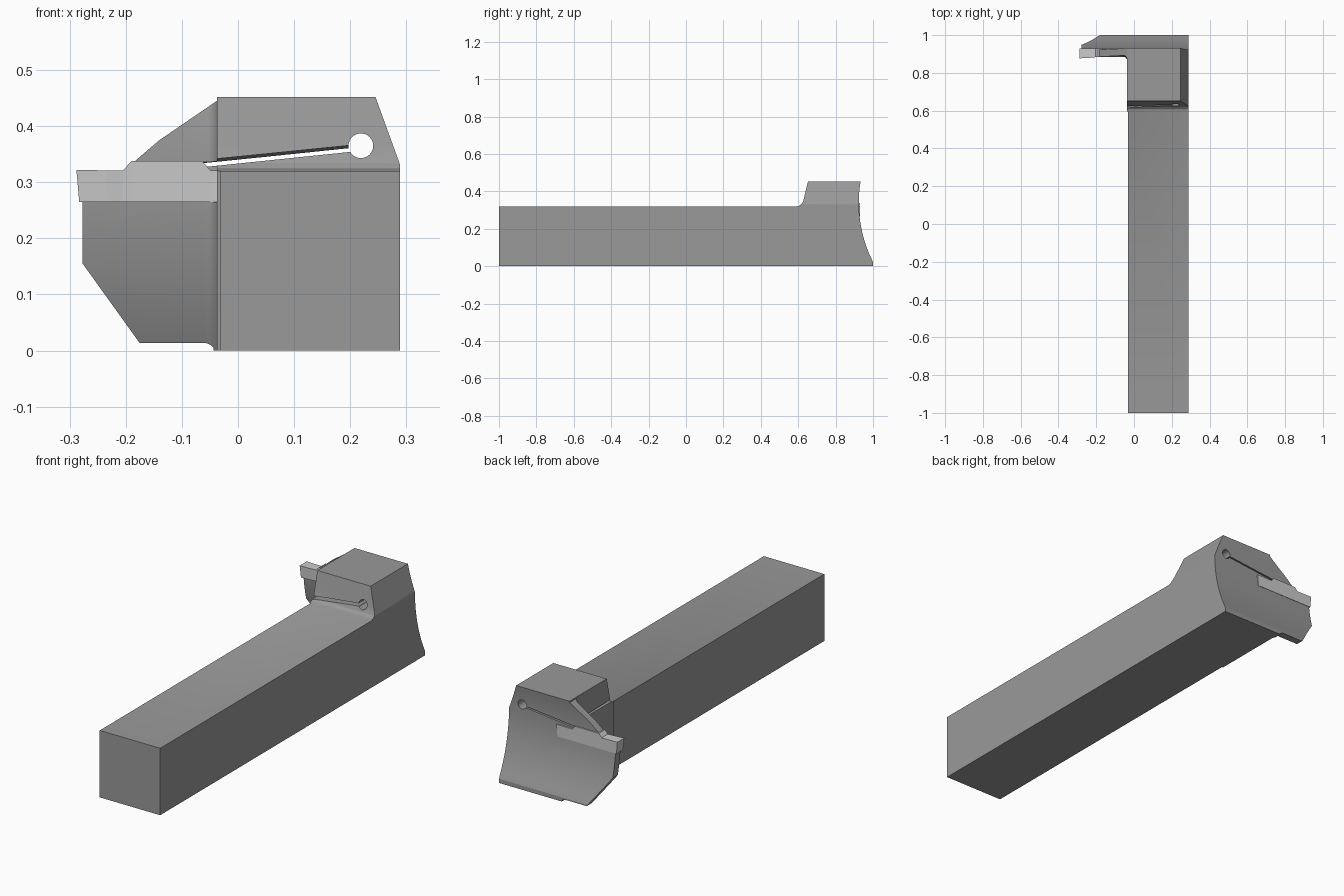
import bpy, bmesh, math

if "Cube" in bpy.data.objects:
    bpy.data.objects.remove(bpy.data.objects["Cube"])

R, CZ, Y0 = 0.70, 0.34, 0.924          # concave relief of the end face


def arc_y(z, offset=0.0):
    r = R + offset
    return min(1.0, Y0 + R - math.sqrt(r * r - (z - CZ) ** 2))


def loft(name, rings):
    """Solid from a list of rings holding equal numbers of points."""
    bm = bmesh.new()
    rows = [[bm.verts.new(p) for p in ring] for ring in rings]
    n = len(rows[0])
    for a, b in zip(rows, rows[1:]):
        for i in range(n):
            j = (i + 1) % n
            bm.faces.new((a[i], a[j], b[j], b[i]))
    bm.faces.new(rows[0])
    bm.faces.new(rows[-1])
    bmesh.ops.recalc_face_normals(bm, faces=bm.faces)
    mesh = bpy.data.meshes.new(name)
    bm.to_mesh(mesh)
    bm.free()
    obj = bpy.data.objects.new(name, mesh)
    bpy.context.collection.objects.link(obj)
    return obj


def along_x(name, yz, x0, x1):
    return loft(name, [[(x, y, z) for y, z in yz] for x in (x0, x1)])


def along_y(name, xz, y0, y1, xz_end=None):
    return loft(name, [[(x, y0, z) for x, z in xz],
                       [(x, y1, z) for x, z in (xz_end or xz)]])


def combine(obj, other, operation):
    mod = obj.modifiers.new(operation, 'BOOLEAN')
    mod.operation, mod.object, mod.solver = operation, other, 'EXACT'
    bpy.context.view_layer.objects.active = obj
    bpy.ops.object.modifier_apply(modifier=mod.name)
    bpy.data.objects.remove(other)


def smooth(obj):
    bpy.ops.object.select_all(action='DESELECT')
    obj.select_set(True)
    bpy.context.view_layer.objects.active = obj
    bpy.ops.object.shade_smooth_by_angle(angle=math.radians(20))


def paint(name, value, *objs):
    mat = bpy.data.materials.new(name)
    mat.diffuse_color = (value, value, value, 1.0)
    mat.use_nodes = True
    mat.node_tree.nodes["Principled BSDF"].inputs["Base Color"].default_value = mat.diffuse_color
    for obj in objs:
        obj.data.materials.clear()
        obj.data.materials.append(mat)


# Shared side profile of the raised head: concave end, top, sloped front, fillet
zs = [0.02 + 0.432 * i / 24 for i in range(25)]
head_top = [(1.0, 0.0)] + [(arc_y(z), z) for z in zs] + [
    (0.652, 0.452), (0.632, 0.37), (0.627, 0.35), (0.619, 0.334), (0.609, 0.325), (0.595, 0.32)]

# Shank with head, and the slightly proud left side of the head
holder = along_x("tool_holder", head_top + [(-1.0, 0.32), (-1.0, 0.0)], -0.031, 0.2885)
combine(holder, along_x("head_side", head_top + [(0.595, 0.0)], -0.037, -0.031), 'UNION')

# Sloped right shoulder of the head
combine(holder, along_y("shoulder_cut", [(0.245, 0.452), (0.2885, 0.332), (0.4, 0.332),
                                         (0.4, 0.6), (0.245, 0.6)], 0.5, 1.1), 'DIFFERENCE')

# Curved support blade, with a fillet where it meets the head
blade_z = [0.0] + zs
fillet = [(-0.30, 0.0), (-0.059, 0.0)]
fillet += [(-0.059 + 0.022 * math.sin(a), 0.022 * (1 - math.cos(a)))
           for a in [math.pi / 2 * k / 6 for k in range(1, 7)]]
blade = loft("blade", [[(x, arc_y(z), z) for z in blade_z] +
                       [(x, arc_y(z, 0.037 + d), z) for z in reversed(blade_z)]
                       for x, d in fillet])
outline = [(-0.277, 0.265), (-0.277, 0.155), (-0.175, 0.013), (-0.056, 0.013), (-0.049, 0.010),
           (-0.044, 0.005), (-0.042, -0.01), (-0.02, -0.01), (-0.02, 0.457), (-0.14, 0.375),
           (-0.188, 0.334), (-0.188, 0.265)]
combine(blade, along_y("blade_outline", outline, 0.7, 1.1), 'INTERSECT')

# Insert pocket through the fillet
combine(blade, along_y("pocket_cut", [(-0.2, 0.265), (-0.036, 0.265), (-0.036, 0.336),
                                      (-0.2, 0.336)], 0.8, 0.890), 'DIFFERENCE')

# Clamping slot and its round relief hole, cut through head and blade
for part in (holder, blade):
    slot = along_y("slot_cut", [(-0.07, 0.326), (0.21, 0.355), (0.21, 0.368), (-0.07, 0.340)], 0.55,
                   1.1, [(-0.07, 0.326), (0.21, 0.355), (0.21, 0.359), (-0.07, 0.330)])
    combine(part, slot, 'DIFFERENCE')
ring = [(0.219 + 0.022 * math.cos(math.tau * k / 32), 0.365 + 0.022 * math.sin(math.tau * k / 32))
        for k in range(32)]
combine(holder, along_y("hole_cut", ring, 0.55, 1.1), 'DIFFERENCE')
smooth(holder)
smooth(blade)

# Double-ended cutting insert: (x bottom, x top, top z, front y, back y)
half = [(0.156, 0.161, 0.322, 0.877, 0.930), (0.105, 0.108, 0.321, 0.880, 0.930),
        (0.078, 0.078, 0.321, 0.883, 0.930), (0.0625, 0.0625, 0.338, 0.883, 0.930)]
sections = [(-b, -t, z, f, k) for b, t, z, f, k in half] + half[::-1]
cx, zb = -0.127, 0.265
insert = loft("cutting_insert", [[(cx + b, f + 0.003, zb), (cx + t, f, z), (cx + t, k, z),
                                  (cx + b, k, zb)] for b, t, z, f, k in sections])

paint("dark_steel", 0.32, holder, blade)
paint("light_carbide", 0.8, insert)
